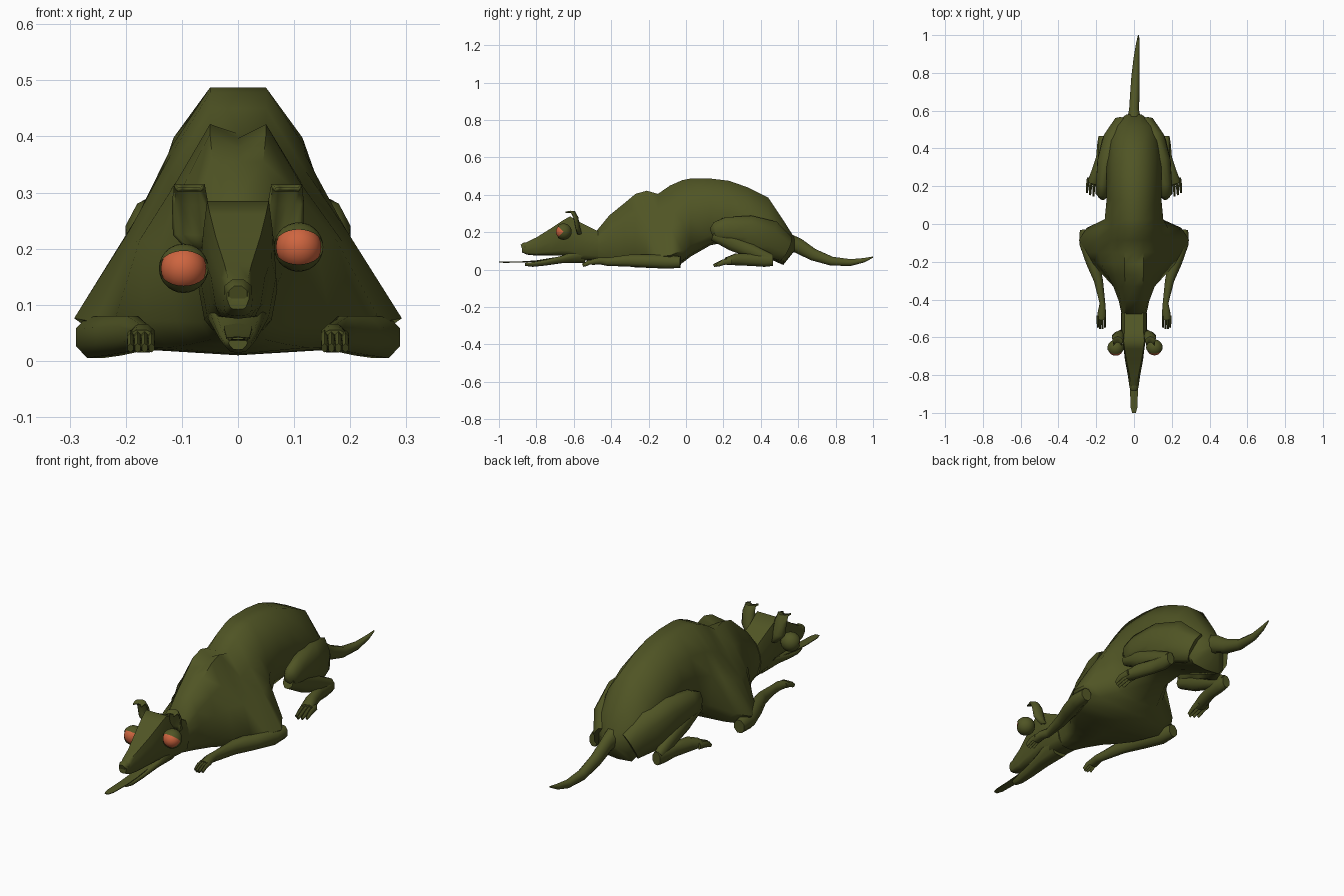
import bpy, bmesh, math
from mathutils import Vector, Matrix


def material(name, rgb):
    m = bpy.data.materials.new(name)
    m.diffuse_color = (*rgb, 1)
    return m


GREEN = material("olive green", (0.080, 0.090, 0.018))
ORANGE = material("eye orange", (0.62, 0.13, 0.05))


def finish(bm, name, mat=GREEN, angle=62):
    bmesh.ops.recalc_face_normals(bm, faces=bm.faces[:])
    me = bpy.data.meshes.new(name)
    bm.to_mesh(me)
    bm.free()
    me.materials.append(mat)
    me.shade_smooth()
    me.set_sharp_from_angle(angle=math.radians(angle))
    ob = bpy.data.objects.new(name, me)
    bpy.context.collection.objects.link(ob)
    return ob


def skin(name, rings, angle=62):
    """Join a list of closed rings and cap both ends."""
    bm = bmesh.new()
    vr = [[bm.verts.new(p) for p in r] for r in rings]
    n = len(vr[0])
    for a, b in zip(vr, vr[1:]):
        for i in range(n):
            bm.faces.new((a[i], a[(i + 1) % n], b[(i + 1) % n], b[i]))
    bm.faces.new(vr[0])
    bm.faces.new(vr[-1])
    return finish(bm, name, angle=angle)


def hull(name, sections, dip=lambda y: 0, angle=62):
    """Symmetric loft along y: (y, top, bottom, widths at 100/75/50/15 % height)."""
    rings = []
    for y, zt, zb, w1, w2, w3, w4 in sections:
        h = zt - zb
        half = [(w1, zt), (w2, zb + .75 * h), (w3, zb + .5 * h),
                (w4, zb + .15 * h), (w4 * .75, zb + .03 * h)]
        rings.append([(0, y, zt - dip(y))] + [(x, y, z) for x, z in half]
                     + [(0, y, zb)] + [(-x, y, z) for x, z in reversed(half)])
    return skin(name, rings, angle)


def tube(name, path, side=1, n=8):
    """Loft along a path of (x, y, z, half width, half height)."""
    pts = [Vector((p[0] * side, p[1], p[2])) for p in path]
    rings = []
    for i, p in enumerate(path):
        t = (pts[min(i + 1, len(pts) - 1)] - pts[max(i - 1, 0)]).normalized()
        s = t.cross(Vector((0, 0, 1))).normalized()
        u = s.cross(t)
        k = 1 / math.cos(math.pi / n)
        rings.append([pts[i] + s * p[3] * k * math.cos((j + .5) * 2 * math.pi / n)
                      + u * p[4] * k * math.sin((j + .5) * 2 * math.pi / n)
                      for j in range(n)])
    return skin(name, rings)


# Trunk, flaring over the shoulders into the elbows
hull("body", [
    (-.48, .205, .045, .04, .058, .065, .05),
    (-.41, .29, .03, .04, .07, .08, .065),
    (-.33, .355, .02, .045, .085, .11, .11),
    (-.27, .405, .012, .05, .10, .14, .165),
    (-.21, .422, .01, .05, .11, .175, .22),
    (-.15, .405, .01, .05, .12, .19, .255),
    (-.085, .45, .01, .05, .12, .195, .292),
    (-.02, .478, .035, .05, .12, .18, .25),
    (.025, .487, .07, .05, .118, .155, .15),
    (.13, .487, .13, .05, .115, .145, .105),
    (.23, .475, .15, .05, .115, .145, .115),
    (.33, .44, .11, .05, .115, .145, .125),
    (.44, .385, .06, .05, .105, .14, .12),
    (.52, .265, .025, .045, .095, .12, .10),
    (.58, .17, .10, .02, .035, .04, .03),
], dip=lambda y: .025 if -.3 < y < -.19 else 0)

# Tail
tube("tail", [
    (0, .53, .15, .04, .05), (0, .60, .128, .026, .04),
    (.004, .68, .08, .025, .032), (.008, .78, .045, .022, .024),
    (.014, .88, .038, .016, .018), (.02, .95, .05, .01, .012),
    (.024, 1.0, .067, .003, .003)])

# Skull with muzzle
hull("head", [
    (-.47, .205, .05, .05, .065, .07, .06),
    (-.56, .25, .05, .05, .065, .068, .055),
    (-.62, .285, .07, .055, .062, .06, .05),
    (-.66, .262, .075, .05, .055, .055, .045),
    (-.72, .222, .075, .04, .046, .048, .04),
    (-.80, .172, .075, .024, .03, .033, .03),
    (-.85, .148, .08, .018, .024, .026, .024),
    (-.877, .13, .092, .013, .02, .02, .015)])

# Lower jaw
hull("lower_jaw", [
    (-.54, .12, .035, .05, .055, .055, .035),
    (-.66, .075, .035, .036, .042, .042, .03),
    (-.75, .052, .022, .028, .033, .032, .022),
    (-.82, .04, .015, .022, .025, .024, .016),
    (-.86, .036, .02, .015, .017, .015, .01)])

# Nose pad
tube("nose", [(0, -.835, .13, .02, .015), (0, -.862, .126, .024, .02),
              (0, -.88, .12, .016, .014)])

# Long thin tongue
tube("tongue", [(0, -.66, .068, .025, .003), (0, -.73, .058, .025, .003),
                (0, -.80, .046, .022, .003), (0, -.88, .041, .021, .003),
                (0, -.97, .04, .018, .003), (0, -1.0, .04, .010, .002)], n=6)


def ear(name, s):
    """Cupped ear with the tip curled forward."""
    rows = [(.19, -.56, .045, .08), (.225, -.57, .05, .113), (.28, -.58, .056, .115),
            (.311, -.597, .06, .113), (.306, -.625, .066, .108)]
    cols = (-1, -.6, 0, .6, 1)
    bm = bmesh.new()
    g = [[bm.verts.new((s * ((a + b) / 2 + t * (b - a) / 2), y - .02 * t * t, z))
          for t in cols] for z, y, a, b in rows]
    for r0, r1 in zip(g, g[1:]):
        for i in range(len(cols) - 1):
            bm.faces.new((r0[i], r0[i + 1], r1[i + 1], r1[i]))
    ob = finish(bm, name)
    mod = ob.modifiers.new("thickness", "SOLIDIFY")
    mod.thickness = .008
    mod.offset = 0


def ball(name, c, r, mat, open_lids=False):
    """Sphere; lids lose a lens-shaped opening facing forward."""
    bm = bmesh.new()
    bmesh.ops.create_uvsphere(bm, u_segments=24, v_segments=14, radius=r)
    bmesh.ops.rotate(bm, verts=bm.verts[:], cent=(0, 0, 0),
                     matrix=Matrix.Rotation(math.pi / 2, 3, "Y"))
    if open_lids:
        gone = []
        for f in bm.faces:
            m = f.calc_center_median()
            if abs(math.atan2(m.z, -m.y)) < math.radians(45):
                gone.append(f)
        bmesh.ops.delete(bm, geom=gone, context="FACES")
    bmesh.ops.translate(bm, verts=bm.verts[:], vec=Vector(c))
    finish(bm, name, mat)


# Bulging eyes, one lower than the other
for side, c in (("left", (-.097, -.657, .165)), ("right", (.108, -.655, .203))):
    ball(side + "_eyeball", c, .0405, ORANGE)
    ball(side + "_eyelids", c, .044, GREEN, True)

for side, s in (("left", -1), ("right", 1)):
    ear(side + "_ear", s)

    # Front leg lying forward on the ground
    tube(side + "_forearm", [
        (.262, -.03, .04, .025, .03), (.255, -.10, .042, .035, .037),
        (.22, -.20, .045, .035, .035), (.188, -.30, .048, .024, .032),
        (.167, -.42, .042, .015, .022), (.17, -.46, .047, .021, .019),
        (.172, -.505, .04, .024, .015)], s)
    for i in range(4):
        x = .154 + .0125 * i
        f = -.545 - .008 * (i in (1, 2))
        tube(f"{side}_front_toe_{i + 1}", [
            (x, -.485, .044, .006, .010), (x, -.52, .038, .006, .011),
            (x, f, .023, .005, .008)], s, 6)

    # Folded hind leg: thigh, shank, foot and toes
    tube(side + "_thigh", [
        (.07, .53, .11, .04, .07), (.118, .44, .165, .05, .10),
        (.15, .33, .205, .044, .085), (.165, .21, .212, .036, .068),
        (.168, .16, .205, .030, .05), (.165, .138, .195, .015, .025)], s)
    tube(side + "_shank", [
        (.165, .145, .185, .025, .03), (.165, .25, .145, .03, .045),
        (.165, .36, .095, .026, .035), (.168, .45, .055, .022, .03)], s)
    tube(side + "_foot", [
        (.168, .465, .05, .02, .03), (.168, .42, .05, .027, .035),
        (.178, .35, .052, .023, .032), (.202, .27, .055, .026, .032),
        (.218, .215, .045, .03, .019)], s)
    for i in range(4):
        x = .196 + .017 * i
        f = .145 + .012 * abs(i - 1.2)
        tube(f"{side}_hind_toe_{i + 1}", [
            (x - .006, .245, .045, .008, .014), (x, .20, .04, .008, .013),
            (x + .002, f, .022, .005, .007)], s, 6)
